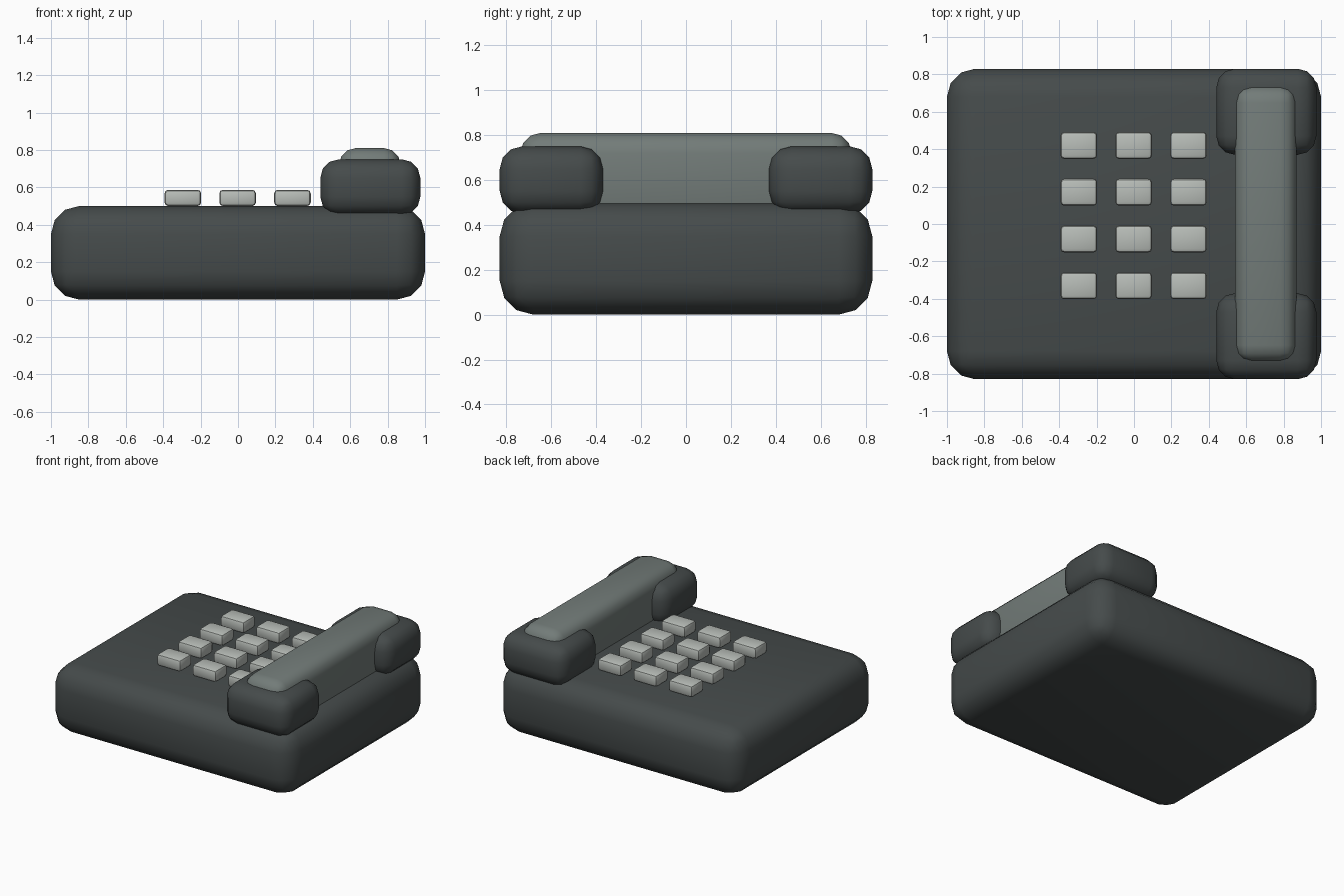
import bpy, math

if "Cube" in bpy.data.objects:
    bpy.data.objects.remove(bpy.data.objects["Cube"])


def material(name, rgb):
    m = bpy.data.materials.new(name)
    m.diffuse_color = (*rgb, 1)
    m.use_nodes = True
    m.node_tree.nodes["Principled BSDF"].inputs["Base Color"].default_value = m.diffuse_color
    return m


dark = material("dark_plastic", (0.06, 0.07, 0.07))
mid = material("mid_plastic", (0.17, 0.20, 0.19))
pale = material("pale_plastic", (0.48, 0.51, 0.48))


def rounded_box(name, lo, hi, radius, segments, mat):
    """Box between two corners with rounded edges."""
    bpy.ops.mesh.primitive_cube_add(
        size=1, location=[(a + b) / 2 for a, b in zip(lo, hi)])
    ob = bpy.context.object
    ob.name = name
    ob.scale = [b - a for a, b in zip(lo, hi)]
    bpy.ops.object.transform_apply(location=False, rotation=False, scale=True)
    bev = ob.modifiers.new("round", 'BEVEL')
    bev.width = radius
    bev.segments = segments
    bpy.ops.object.modifier_apply(modifier=bev.name)
    bpy.ops.object.shade_smooth_by_angle(angle=math.radians(40))
    ob.data.materials.append(mat)
    return ob


# Body
rounded_box("body", (-1, -0.83, 0), (1, 0.83, 0.5), 0.15, 3, dark)

# Earpiece and mouthpiece
rounded_box("mouthpiece", (0.44, -0.83, 0.45), (0.975, -0.37, 0.75), 0.1, 3, dark)
rounded_box("earpiece", (0.44, 0.37, 0.45), (0.975, 0.83, 0.75), 0.1, 3, dark)

# Handset grip, sunk into the body
rounded_box("handset_grip", (0.54, -0.738, 0.41), (0.87, 0.738, 0.81), 0.09, 3, mid)

# Keypad, 3 by 4
for row in range(4):
    for col in range(3):
        x = -0.002 + 0.293 * (col - 1)
        y = 0.42 - 0.25 * row
        rounded_box(f"key_{row}_{col}", (x - 0.098, y - 0.072, 0.5),
                    (x + 0.098, y + 0.072, 0.587), 0.02, 2, pale)
